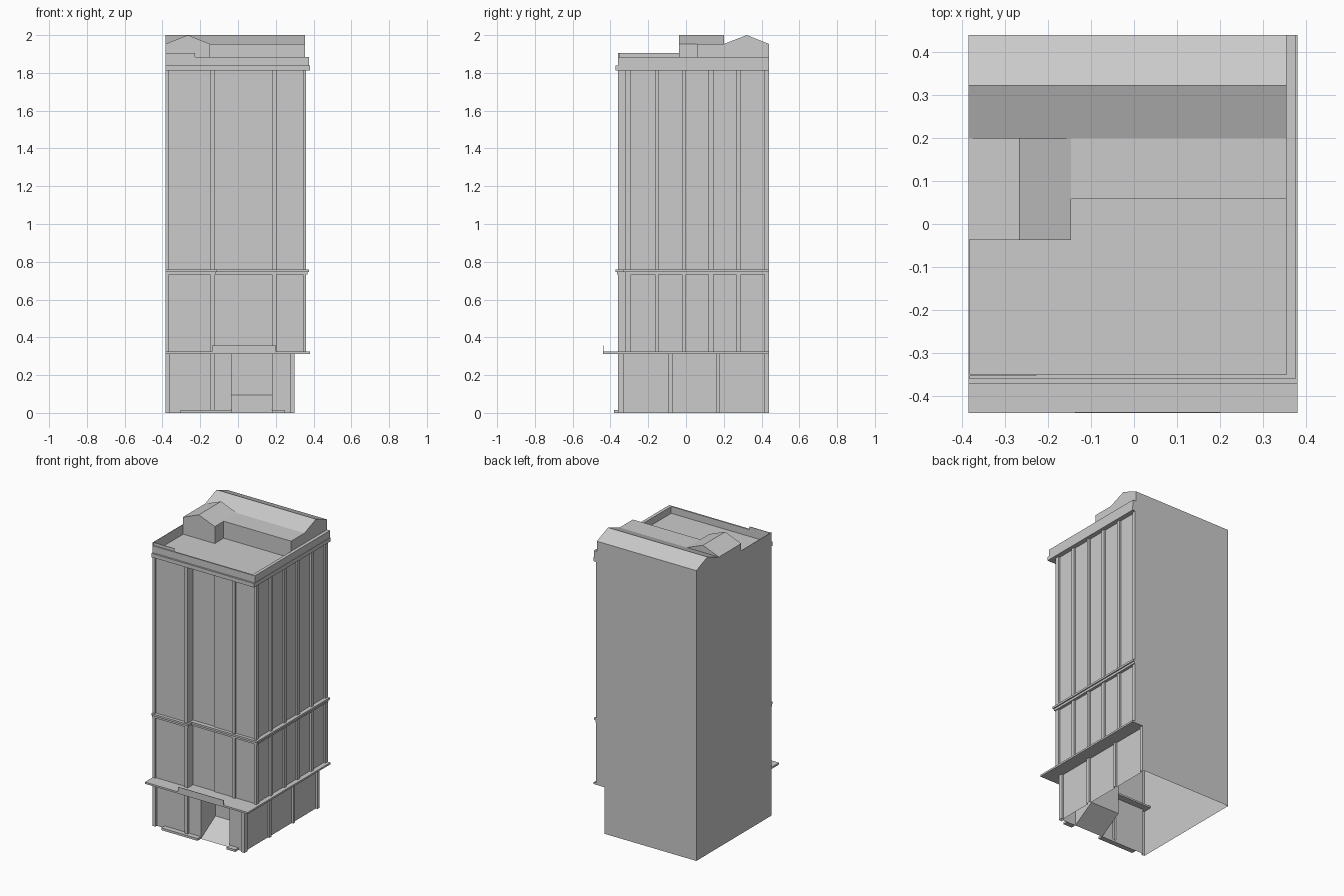
import bpy, bmesh

if "Cube" in bpy.data.objects:
    bpy.data.objects.remove(bpy.data.objects["Cube"])

LEFT, BACK = -0.385, 0.44


def make(name, verts, faces):
    me = bpy.data.meshes.new(name)
    me.from_pydata(verts, [], faces)
    bm = bmesh.new()
    bm.from_mesh(me)
    bmesh.ops.recalc_face_normals(bm, faces=bm.faces)
    bm.to_mesh(me)
    bm.free()
    ob = bpy.data.objects.new(name, me)
    bpy.context.collection.objects.link(ob)
    return ob


def prism(name, pts, a, b, axis="z", caps=True, closed=True):
    """Extrude a 2D outline along an axis from a to b."""
    place = {"x": lambda p, t: (t, p[0], p[1]),
             "y": lambda p, t: (p[0], t, p[1]),
             "z": lambda p, t: (p[0], p[1], t)}[axis]
    n = len(pts)
    verts = [place(p, t) for t in (a, b) for p in pts]
    faces = [(i, (i + 1) % n, (i + 1) % n + n, i + n)
             for i in range(n if closed else n - 1)]
    if caps:
        faces += [tuple(range(n)), tuple(range(n, 2 * n))]
    return make(name, verts, faces)


def box(name, x0, x1, y0, y1, z0, z1):
    return prism(name, [(x0, y0), (x1, y0), (x1, y1), (x0, y1)], z0, z1)


def corner_band(name, y_out, x_out, y_in, x_in, z0, z1):
    """Band running along the front and the right side."""
    return prism(name, [(LEFT, y_out), (x_out, y_out), (x_out, BACK),
                        (x_in, BACK), (x_in, y_in), (LEFT, y_in)], z0, z1)


def side_pilasters(face, panel, spans):
    """Right-side outline stepping between pilasters and recessed panels."""
    pts = []
    for y0, y1 in spans:
        pts += [(panel, y0), (face, y0), (face, y1), (panel, y1)]
    return pts[1:-1]


# Upper tower walls: projecting left bay, recessed centre, pilasters
front = [(LEFT, -.36), (-.365, -.36), (-.365, -.35), (-.147, -.35),
         (-.147, -.36), (-.122, -.36), (-.122, -.303), (.037, -.303),
         (.037, -.31), (.18, -.31), (.18, -.32), (.203, -.32),
         (.203, -.31), (.345, -.31), (.345, -.32)]
right = side_pilasters(.36, .348, [(-.32, -.29), (-.165, -.145), (-.02, .0),
                                   (.12, .145), (.265, .29), (.415, BACK)])
prism("tower_walls", front + right + [(LEFT, BACK)], .318, 1.83, caps=False)

# Ground floor walls, open at the entrance and underneath
right = side_pilasters(.30, .288, [(-.36, -.33), (-.095, -.07),
                                   (.16, .18), (.415, BACK)])
base = [(.18, -.345), (.275, -.345), (.275, -.36)] + right + [
    (LEFT, BACK), (LEFT, -.36), (-.362, -.36), (-.362, -.345),
    (-.147, -.345), (-.147, -.36), (-.122, -.36), (-.122, -.345),
    (-.035, -.345)]
prism("ground_floor_walls", base, 0, .32, caps=False, closed=False)

# Entrance recess with a sloping floor
x0, x1, yf, yb, zr, zt = -.035, .18, -.345, -.19, .095, .315
make("entrance_recess",
     [(x, y, z) for x in (x0, x1)
      for y, z in ((yf, 0), (yb, zr), (yb, zt), (yf, zt))],
     [(0, 1, 5, 4), (1, 2, 6, 5), (2, 3, 7, 6), (0, 1, 2, 3), (4, 5, 6, 7)])

# Low plinths beside the entrance
box("plinth_left", -.305, -.035, -.38, -.345, 0, .015)
box("plinth_right", .18, .245, -.38, -.345, 0, .015)

# Canopy and its front board
corner_band("canopy", -.44, .38, -.30, .285, .313, .325)
box("canopy_board", -.137, .20, -.44, -.437, .313, .358)

# Belt course following the stepped front
for name, d, z0, z1 in (("belt_lower", 0, .732, .747),
                        ("belt_upper", .008, .747, .76)):
    f, s = -.364 - d, .367 + d
    prism(name, [(LEFT, f), (-.118 + d, f), (-.118 + d, f + .04), (s, f + .04),
                 (s, BACK), (.34, BACK), (.34, -.295), (-.13, -.295),
                 (-.13, -.34), (LEFT, -.34)], z0, z1)

# Cornice, parapet and roof deck
corner_band("cornice", -.372, .38, -.295, .34, 1.812, 1.838)
corner_band("parapet", -.36, .377, -.35, .355, 1.812, 1.885)
make("roof_deck", [(LEFT, -.355, 1.839), (.36, -.355, 1.839),
                   (.36, BACK, 1.839), (LEFT, BACK, 1.839)], [(0, 1, 2, 3)])
box("parapet_left", LEFT, LEFT + .003, -.36, -.037, 1.82, 1.905)
box("parapet_front_upstand", LEFT, -.227, -.353, -.35, 1.84, 1.905)

# Penthouse: rear gable, cross gable and flat block
prism("rear_gable", [(.20, 1.825), (BACK, 1.825), (BACK, 1.953),
                     (.322, 2.0), (.20, 1.953)], LEFT, .355, "x")
prism("cross_gable", [(LEFT, 1.825), (-.147, 1.825), (-.147, 1.953),
                      (-.266, 2.0), (LEFT, 1.953)], -.037, .20, "y")
box("flat_block", -.147, .355, .058, .20, 1.825, 1.953)
